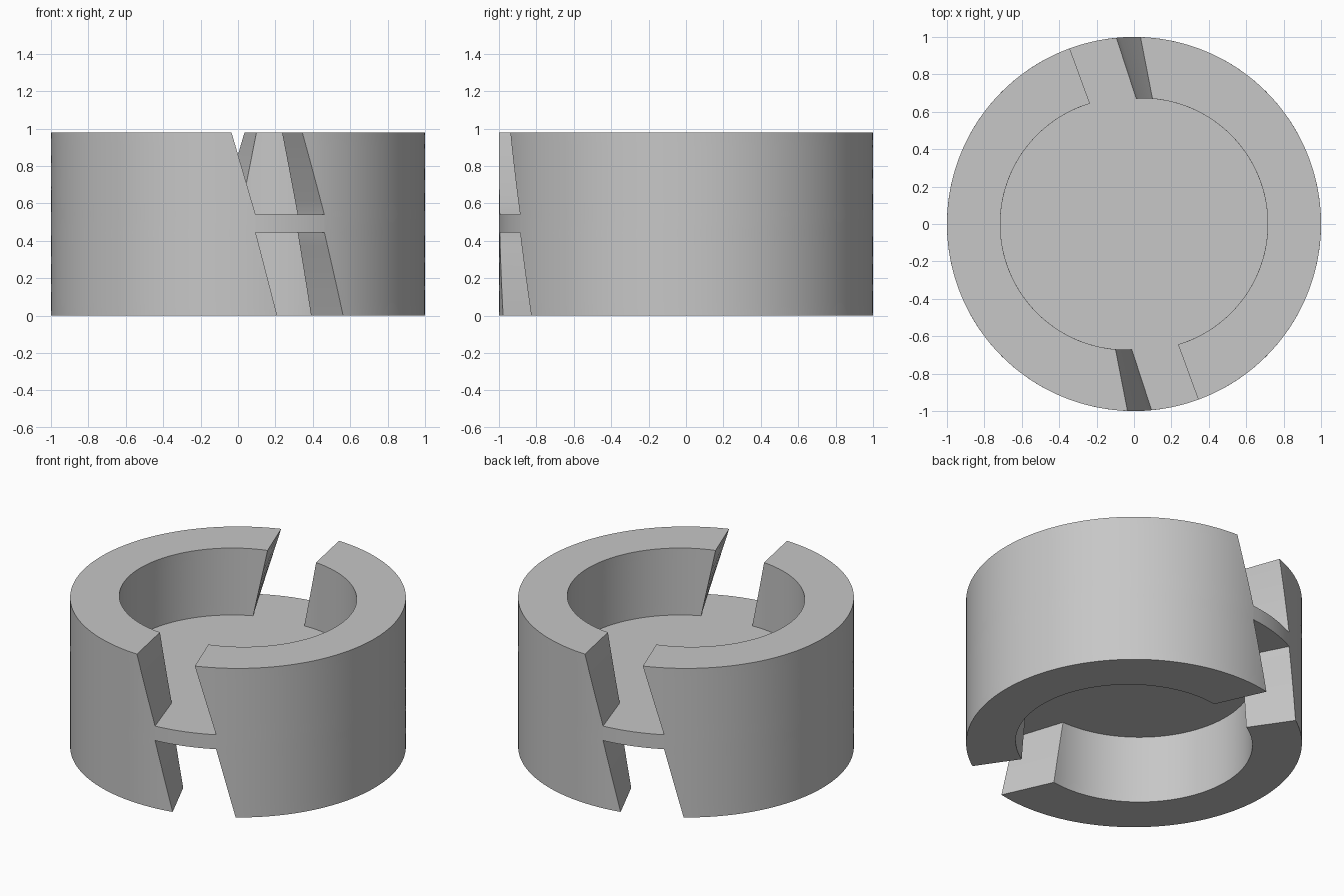
import bpy, bmesh
from math import sin, cos, pi, radians, sqrt
from mathutils import Vector

if "Cube" in bpy.data.objects:
    bpy.data.objects.remove(bpy.data.objects["Cube"])

HEIGHT, WEB_LOW, WEB_HIGH = 0.98, 0.445, 0.54
BORE, OFFSET = 0.672, 0.043      # each half bore is shifted sideways
STEPS, ARC = 6, 72

grey = bpy.data.materials.new("plain grey")
grey.use_nodes = True
colour = (0.57, 0.57, 0.57, 1)
grey.diffuse_color = colour
grey.node_tree.nodes["Principled BSDF"].inputs["Base Color"].default_value = colour


def polar(r, a, z):
    """Angle runs from the front (-y) toward +x."""
    return Vector((r * sin(a), -r * cos(a), z))


def bore_radius(a):
    return OFFSET * sin(a) + sqrt(BORE ** 2 - (OFFSET * cos(a)) ** 2)


def twist(z):
    """Slot rotation in degrees, constant through the web."""
    if z > WEB_HIGH:
        return 7.4 * (HEIGHT - z) / (HEIGHT - WEB_HIGH)
    if z > WEB_LOW:
        return 7.4
    return 7.4 + 6.7 * (WEB_LOW - z) / WEB_LOW


def finish(bm, name):
    bmesh.ops.recalc_face_normals(bm, faces=bm.faces[:])
    mesh = bpy.data.meshes.new(name)
    bm.to_mesh(mesh)
    bm.free()
    mesh.materials.append(grey)
    obj = bpy.data.objects.new(name, mesh)
    bpy.context.collection.objects.link(obj)
    bpy.ops.object.select_all(action="DESELECT")
    obj.select_set(True)
    bpy.context.view_layer.objects.active = obj
    bpy.ops.object.shade_smooth_by_angle(angle=radians(25))


def ring_half(name, turn):
    """Half ring with slanted, twisted end walls."""
    bm = bmesh.new()
    levels = [WEB_LOW * i / STEPS for i in range(STEPS + 1)]
    levels += [WEB_HIGH + (HEIGHT - WEB_HIGH) * i / STEPS for i in range(STEPS + 1)]
    loops = []
    for z in levels:
        start = radians(20.1 + twist(z))
        outer_end = radians(178 + twist(z))
        inner_end = outer_end - radians(6.4)
        outer, inner = [], []
        for i in range(ARC + 1):
            t = i / ARC
            a = start + (outer_end - start) * t
            b = start + (inner_end - start) * t
            p, q = polar(1, a, z), polar(bore_radius(b), b, z)
            for point, row in ((p, outer), (q, inner)):
                point.xy = (point.x * turn, point.y * turn)
                row.append(bm.verts.new(point))
        loops.append((outer, inner))
    # top and bottom caps
    for outer, inner in (loops[0], loops[-1]):
        for i in range(ARC):
            bm.faces.new((outer[i], outer[i + 1], inner[i + 1], inner[i]))
    # curved sides and end walls
    for low, high in zip(loops, loops[1:]):
        ring_a = low[0] + low[1][::-1]
        ring_b = high[0] + high[1][::-1]
        for i in range(len(ring_a)):
            j = (i + 1) % len(ring_a)
            bm.faces.new((ring_a[i], ring_a[j], ring_b[j], ring_b[i]))
    finish(bm, name)


def web():
    """Centre disc, full width only inside the two slots."""
    bm = bmesh.new()
    outline = []
    for turn in (0, pi):
        outline += [(1, turn + radians(5.4 + 22.1 * i / 12)) for i in range(13)]
        outline += [(0.85, turn + radians(30 + 151 * i / 40)) for i in range(41)]
    low = [bm.verts.new(polar(r, a, WEB_LOW)) for r, a in outline]
    high = [bm.verts.new(polar(r, a, WEB_HIGH)) for r, a in outline]
    bm.faces.new(low)
    bm.faces.new(high)
    for i in range(len(low)):
        j = (i + 1) % len(low)
        bm.faces.new((low[i], low[j], high[j], high[i]))
    finish(bm, "centre_web")


ring_half("left_ring_half", 1)
ring_half("right_ring_half", -1)
web()
